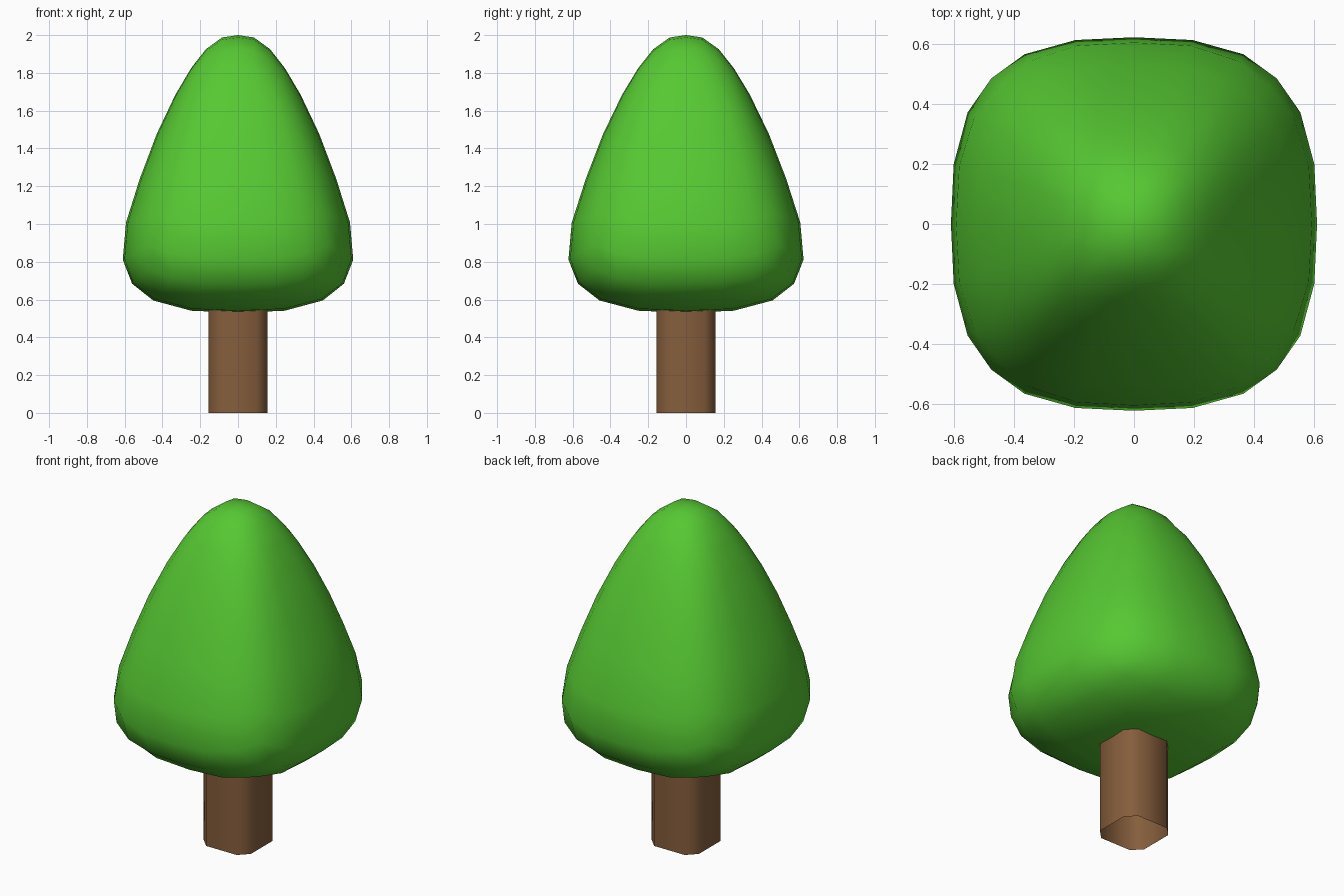
import bpy, bmesh
from mathutils import Vector

if "Cube" in bpy.data.objects:
    bpy.data.objects.remove(bpy.data.objects["Cube"])


def material(name, rgb):
    m = bpy.data.materials.new(name)
    m.diffuse_color = (*rgb, 1)
    m.use_nodes = True
    m.node_tree.nodes["Principled BSDF"].inputs["Base Color"].default_value = m.diffuse_color
    return m


def finish(bm, name, mat):
    mesh = bpy.data.meshes.new(name)
    bmesh.ops.recalc_face_normals(bm, faces=bm.faces)
    for f in bm.faces:
        f.smooth = True
    bm.to_mesh(mesh)
    bm.free()
    mesh.materials.append(mat)
    obj = bpy.data.objects.new(name, mesh)
    bpy.context.collection.objects.link(obj)
    return obj


leaf_green = material("leaf_green", (0.093, 0.578, 0.032))
bark_brown = material("bark_brown", (0.238, 0.112, 0.045))

# Foliage: 6x6x6 grid cube inflated to a rounded cube, then tapered upward
bm = bmesh.new()
bmesh.ops.create_cube(bm, size=2)
bmesh.ops.subdivide_edges(bm, edges=bm.edges[:], cuts=5, use_grid_fill=True)
POWER = 2.75
for v in bm.verts:
    # ease grid spacing so that steps follow the rounded outline
    p = Vector([c * (0.96 + 0.04 * abs(c)) for c in v.co])
    p /= sum(abs(c) ** POWER for c in p) ** (1 / POWER)
    taper = 0.525 - 0.262 * p.z
    z = 1.265 + 0.735 * p.z - 0.025 * (1 - p.z ** 2)
    v.co = (p.x * taper * 0.99, p.y * taper * 1.01, z)
finish(bm, "foliage", leaf_green)

# Trunk: open tube with a chamfered square section
bm = bmesh.new()
w, c = 0.155, 0.10
section = [(w, -c), (w, c), (c, w), (-c, w), (-w, c), (-w, -c), (-c, -w), (c, -w)]
rings = [[bm.verts.new((x, y, z)) for x, y in section] for z in (0, 0.6)]
for i in range(8):
    j = (i + 1) % 8
    bm.faces.new((rings[0][i], rings[0][j], rings[1][j], rings[1][i]))
finish(bm, "trunk", bark_brown)
